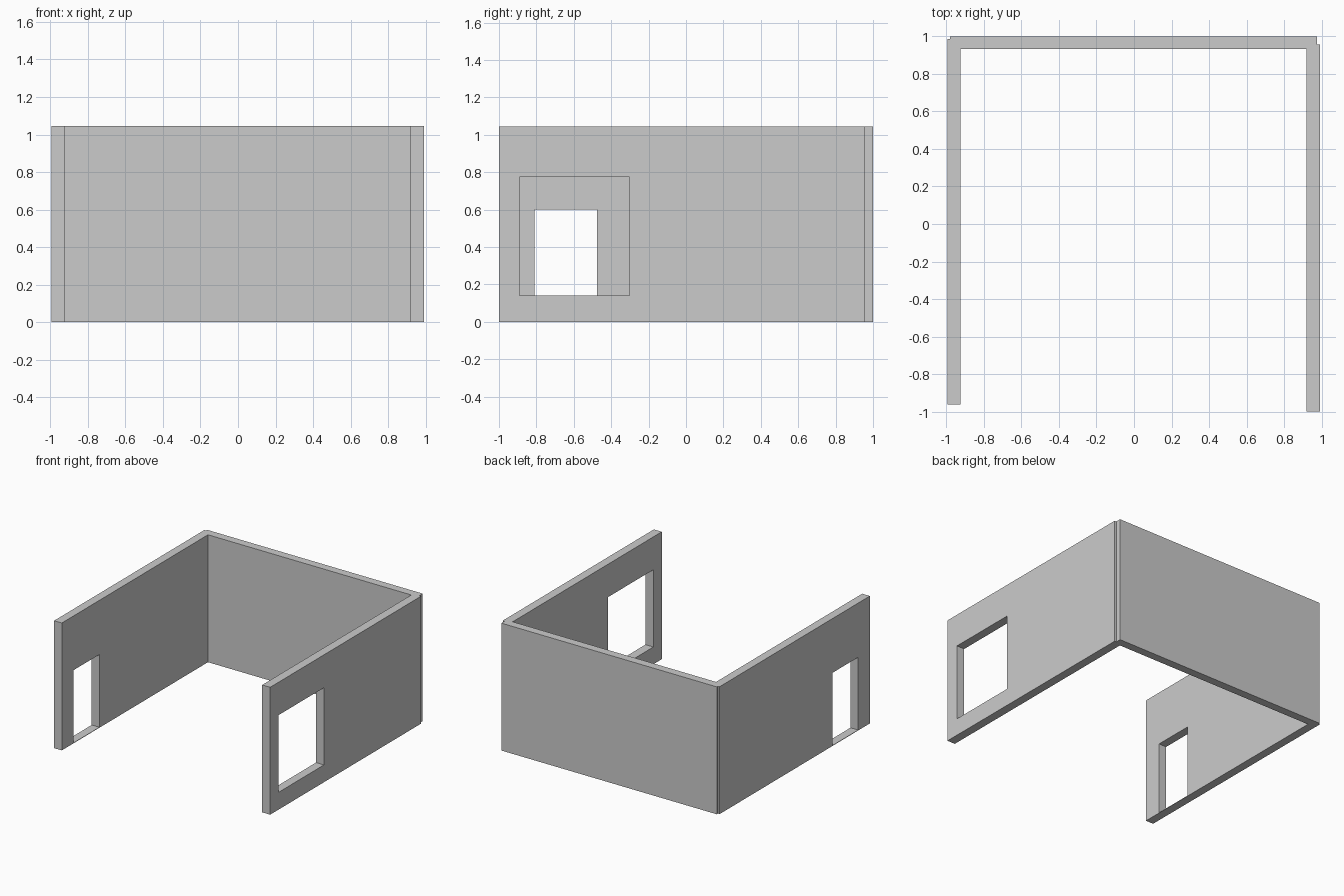
import bpy, bmesh

if "Cube" in bpy.data.objects:
    bpy.data.objects.remove(bpy.data.objects["Cube"])

HEIGHT = 1.045


def mesh_object(name, bm):
    bmesh.ops.recalc_face_normals(bm, faces=bm.faces)
    mesh = bpy.data.meshes.new(name)
    bm.to_mesh(mesh)
    bm.free()
    obj = bpy.data.objects.new(name, mesh)
    bpy.context.collection.objects.link(obj)
    return obj


def extrude_outline(name, points, height):
    bm = bmesh.new()
    face = bm.faces.new([bm.verts.new((x, y, 0)) for x, y in points])
    new = bmesh.ops.extrude_face_region(bm, geom=[face])["geom"]
    verts = [g for g in new if isinstance(g, bmesh.types.BMVert)]
    bmesh.ops.translate(bm, verts=verts, vec=(0, 0, height))
    return mesh_object(name, bm)


def cut_opening(wall, name, x, y0, y1, z0, z1):
    # Box cutter passing through the thickness of a side wall
    bm = bmesh.new()
    bmesh.ops.create_cube(bm, size=1)
    bmesh.ops.scale(bm, verts=bm.verts, vec=(0.3, y1 - y0, z1 - z0))
    bmesh.ops.translate(bm, verts=bm.verts, vec=(x, (y0 + y1) / 2, (z0 + z1) / 2))
    cutter = mesh_object(name, bm)
    cutter.hide_render = True
    cutter.hide_set(True)
    cutter.display_type = 'WIRE'
    mod = wall.modifiers.new(name, 'BOOLEAN')
    mod.operation = 'DIFFERENCE'
    mod.solver = 'EXACT'
    mod.object = cutter
    return cutter


# U-shaped walls, with small notches at the two back corners
outline = [
    (-0.995, -0.962), (-0.925, -0.962), (-0.925, 0.932), (0.92, 0.932),
    (0.92, -1.0), (0.992, -1.0), (0.992, 0.956), (0.976, 0.956),
    (0.976, 1.0), (-0.98, 1.0), (-0.98, 0.985), (-0.995, 0.985),
]
walls = extrude_outline("walls", outline, HEIGHT)

# Doorway in the left wall (thin threshold) and window in the right wall
cutters = [
    cut_opening(walls, "doorway_cutter", -0.96, -0.81, -0.475, 0.004, 0.60),
    cut_opening(walls, "window_cutter", 0.956, -0.89, -0.303, 0.142, 0.775),
]

# Bake the openings and drop the cutters
bpy.context.view_layer.update()
evaluated = walls.evaluated_get(bpy.context.evaluated_depsgraph_get())
baked = bpy.data.meshes.new_from_object(evaluated)
walls.modifiers.clear()
walls.data = baked
for cutter in cutters:
    bpy.data.objects.remove(cutter)
